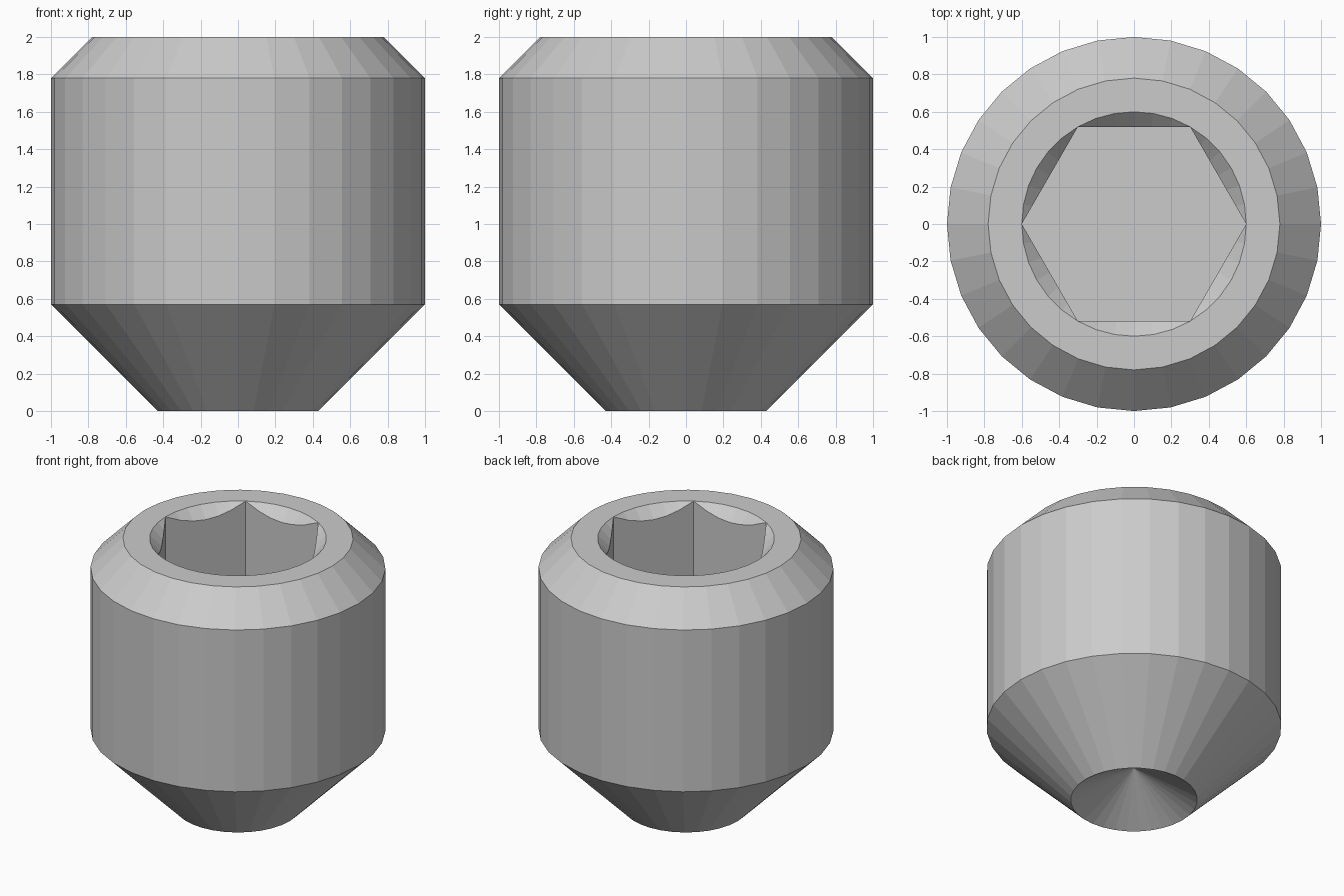
import bpy, bmesh
from math import sin, cos, pi

if "Cube" in bpy.data.objects:
    bpy.data.objects.remove(bpy.data.objects["Cube"])

SIDES = 32      # facets of the outer body
PER_FLAT = 6    # arc steps across each hex flat
TOP, FLOOR = 2.0, 1.04
HEX_R = 0.6     # hex corner radius, equal to the countersink rim

bm = bmesh.new()


def ring(n, radius, height):
    """Ring of verts; radius is a function of angle, height of radius."""
    verts = []
    for i in range(n):
        a = 2 * pi * i / n
        r = radius(a)
        verts.append(bm.verts.new((r * cos(a), r * sin(a), height(r))))
    return verts


def skin(lower, upper):
    n = len(lower)
    for i in range(n):
        j = (i + 1) % n
        bm.faces.new((lower[i], lower[j], upper[j], upper[i]))


def loop_edges(verts):
    return [bm.edges.get((verts[i - 1], verts[i])) for i in range(len(verts))]


def hex_radius(a):
    return HEX_R * cos(pi / 6) / cos(a % (pi / 3) - pi / 6)


# Outer body: cup edge, point cone, cylinder, top chamfer
profile = [(0.43, 0.0), (1.0, 0.57), (1.0, 1.78), (0.78, TOP)]
rings = [ring(SIDES, lambda a, r=r: r, lambda _, z=z: z) for r, z in profile]
for lo, up in zip(rings, rings[1:]):
    skin(lo, up)

# Conical cup recess in the point (120 degree cone)
apex = bm.verts.new((0, 0, 0.248))
cup = rings[0]
for i in range(SIDES):
    bm.faces.new((cup[i - 1], apex, cup[i]))

# Hex socket: rim, 45 degree countersink meeting the flats, walls, floor
n = 6 * PER_FLAT
rim = ring(n, lambda a: HEX_R, lambda r: TOP)
arch = ring(n, hex_radius, lambda r: TOP - (HEX_R - r))
base = ring(n, hex_radius, lambda r: FLOOR)
skin(arch, rim)
skin(base, arch)
bm.faces.new(base)

# Flat annulus between the chamfer and the socket rim
bmesh.ops.triangle_fill(bm, use_beauty=True, use_dissolve=False,
                        edges=loop_edges(rings[-1]) + loop_edges(rim),
                        normal=(0, 0, 1))

bmesh.ops.remove_doubles(bm, verts=bm.verts[:], dist=1e-4)
bmesh.ops.recalc_face_normals(bm, faces=bm.faces[:])

mesh = bpy.data.meshes.new("set_screw")
bm.to_mesh(mesh)
bm.free()
screw = bpy.data.objects.new("set_screw", mesh)
bpy.context.collection.objects.link(screw)
